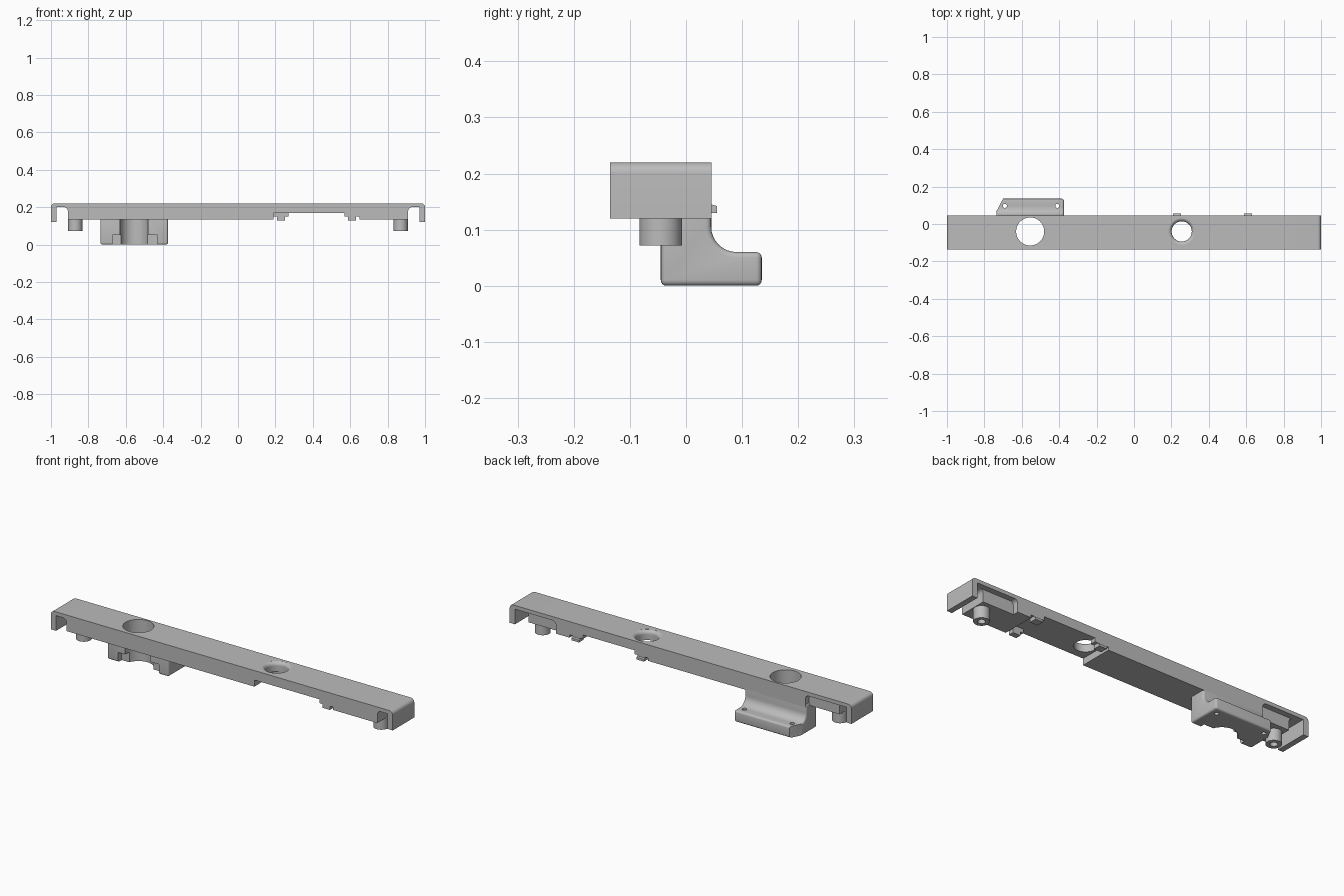
import bpy, bmesh
from math import sin, cos, pi, radians

cube = bpy.data.objects.get("Cube")
if cube:
    bpy.data.objects.remove(cube, do_unlink=True)

grey = bpy.data.materials.new("plain grey")
grey.use_nodes = True
GREY = (0.5, 0.5, 0.5, 1)
grey.diffuse_color = GREY
grey.node_tree.nodes["Principled BSDF"].inputs["Base Color"].default_value = GREY


def finish(name, bm):
    bmesh.ops.recalc_face_normals(bm, faces=bm.faces)
    mesh = bpy.data.meshes.new(name)
    bm.to_mesh(mesh)
    bm.free()
    mesh.materials.append(grey)
    ob = bpy.data.objects.new(name, mesh)
    bpy.context.collection.objects.link(ob)
    return ob


def prism(name, points, axis, lo, hi):
    """Extrude a flat outline along one axis."""
    place = {"x": lambda u, v, w: (w, u, v),
             "y": lambda u, v, w: (u, w, v),
             "z": lambda u, v, w: (u, v, w)}[axis]
    bm = bmesh.new()
    a = [bm.verts.new(place(u, v, lo)) for u, v in points]
    b = [bm.verts.new(place(u, v, hi)) for u, v in points]
    bm.faces.new(a)
    bm.faces.new(b[::-1])
    n = len(a)
    for i in range(n):
        j = (i + 1) % n
        bm.faces.new((a[i], a[j], b[j], b[i]))
    return finish(name, bm)


def box(name, x, y, z):
    return prism(name, [(x[0], y[0]), (x[1], y[0]), (x[1], y[1]), (x[0], y[1])], "z", *z)


def lathe(name, profile, x, y, steps=48):
    """Turn a profile, open at the axis, around a vertical line."""
    bm = bmesh.new()
    vs = [bm.verts.new((x + r, y, z)) for r, z in profile]
    edges = [bm.edges.new(p) for p in zip(vs, vs[1:])]
    bmesh.ops.spin(bm, geom=vs + edges, cent=(x, y, 0), axis=(0, 0, 1),
                   angle=2 * pi, steps=steps, use_duplicate=False)
    bmesh.ops.remove_doubles(bm, verts=bm.verts, dist=1e-5)
    return finish(name, bm)


def arc(cx, cy, r, start, end, n=8):
    angles = [radians(start + (end - start) * i / n) for i in range(n + 1)]
    return [(cx + r * cos(t), cy + r * sin(t)) for t in angles]


def bake(ob):
    """Apply the modifiers of an object."""
    graph = bpy.context.evaluated_depsgraph_get()
    mesh = bpy.data.meshes.new_from_object(ob.evaluated_get(graph))
    ob.modifiers.clear()
    ob.data = mesh


def bevel(ob, width):
    m = ob.modifiers.new("soft edges", "BEVEL")
    m.width, m.segments, m.limit_method, m.angle_limit = width, 4, "ANGLE", radians(40)
    bake(ob)


def cut(ob, cutters):
    for c in cutters:
        m = ob.modifiers.new("cut", "BOOLEAN")
        m.operation, m.solver, m.object = "DIFFERENCE", "EXACT", c
        bake(ob)
        bpy.data.objects.remove(c, do_unlink=True)


def rod(x, y, r, lo, hi):
    return lathe("hole", [(0, lo), (r, lo), (r, hi), (0, hi)], x, y)


FRONT, BACK, TOP = -0.135, 0.045, 0.22
HOLE = (-0.555, -0.04)


def end_outline(steps):
    """Right half of the bar: underside steps, slot, end wall, rounded corner."""
    slot = arc(0.93, 0.18, 0.02, 180, 90) + [(0.97, 0.20)]
    wall = [(0.97, 0.12), (1, 0.12)]
    return steps + [(0.91, 0.135)] + slot + wall + arc(0.98, 0.20, 0.02, 0, 90)


# Long bar with stepped underside and a slot beside each end wall
right = end_outline([(0.19, 0.135), (0.19, 0.17), (0.65, 0.17), (0.65, 0.135)])
left = [(-x, z) for x, z in end_outline([])][::-1]
bar = prism("long_bar", right + left, "y", FRONT, BACK)

# Recesses in the back, round hole and flared hole
pockets = []
for s in (-1, 1):
    outline = [(0.97, 0.1), (0.97, 0.2)] + arc(0.75, 0.18, 0.02, 90, 180) + [(0.73, 0.1)]
    pockets.append(prism("pocket", [(s * x, z) for x, z in outline], "y", 0.015, 0.1))
flare = [(0, 0), (0.054, 0)] + arc(0.074, 0.2, 0.02, 180, 100) + [(0.0705, 0.25), (0, 0.25)]
cut(bar, pockets + [rod(*HOLE, 0.075, -0.1, 0.3), lathe("flared_hole", flare, 0.255, -0.04)])

# Mounting bracket with a curved foot reaching back
section = [(-0.045, 0), (0.135, 0), (0.135, 0.06)]
section += arc(0.09, 0.105, 0.045, 270, 180) + [(0.045, 0.15), (-0.045, 0.15)]
bracket = prism("mounting_bracket", section, "x", -0.735, -0.375)
bevel(bracket, 0.01)
corner = prism("corner", [(-0.745, 0.05), (-0.695, 0.145), (-0.77, 0.145)], "z", -0.1, 0.1)
cut(bracket, [corner,
              rod(*HOLE, 0.075, -0.1, 0.3),
              box("front_slot", (-0.67, -0.43), (-0.1, -0.015), (-0.1, 0.052)),
              rod(-0.69, 0.097, 0.011, -0.1, 0.1),
              rod(-0.41, 0.097, 0.011, -0.1, 0.1)])

# Hollow pegs below both ends
pegs = []
for side, s in (("left", 1), ("right", -1)):
    pegs.append(lathe(side + "_peg", [(0, 0.11), (0.018, 0.11), (0.018, 0.072), (0.038, 0.072),
                                      (0.038, 0.15), (0, 0.15)], s * 0.87, -0.045, 40))

# Small snap clips under the raised part of the bar
clips = []
for label, x, y0, y1, lip in (("back_inner", 0.23, 0.015, BACK, 0.01),
                              ("back_outer", 0.61, 0.015, BACK, 0.01),
                              ("front_outer", 0.61, FRONT, -0.105, 0)):
    clips.append(box(label + "_clip", (x - 0.04, x + 0.04), (y0, y1), (0.15, 0.18)))
    hook = prism(label + "_hook", [(y0, 0.13), (y1 + lip, 0.13), (y1 + lip, 0.142),
                                   (y1, 0.145), (y1, 0.155), (y0, 0.155)],
                 "x", x - 0.022, x + 0.022)
    clips.append(hook)

# Smooth curves, crisp corners
for ob in [bar, bracket] + pegs + clips:
    ob.data.polygons.foreach_set("use_smooth", [True] * len(ob.data.polygons))
    ob.data.set_sharp_from_angle(angle=radians(30))
